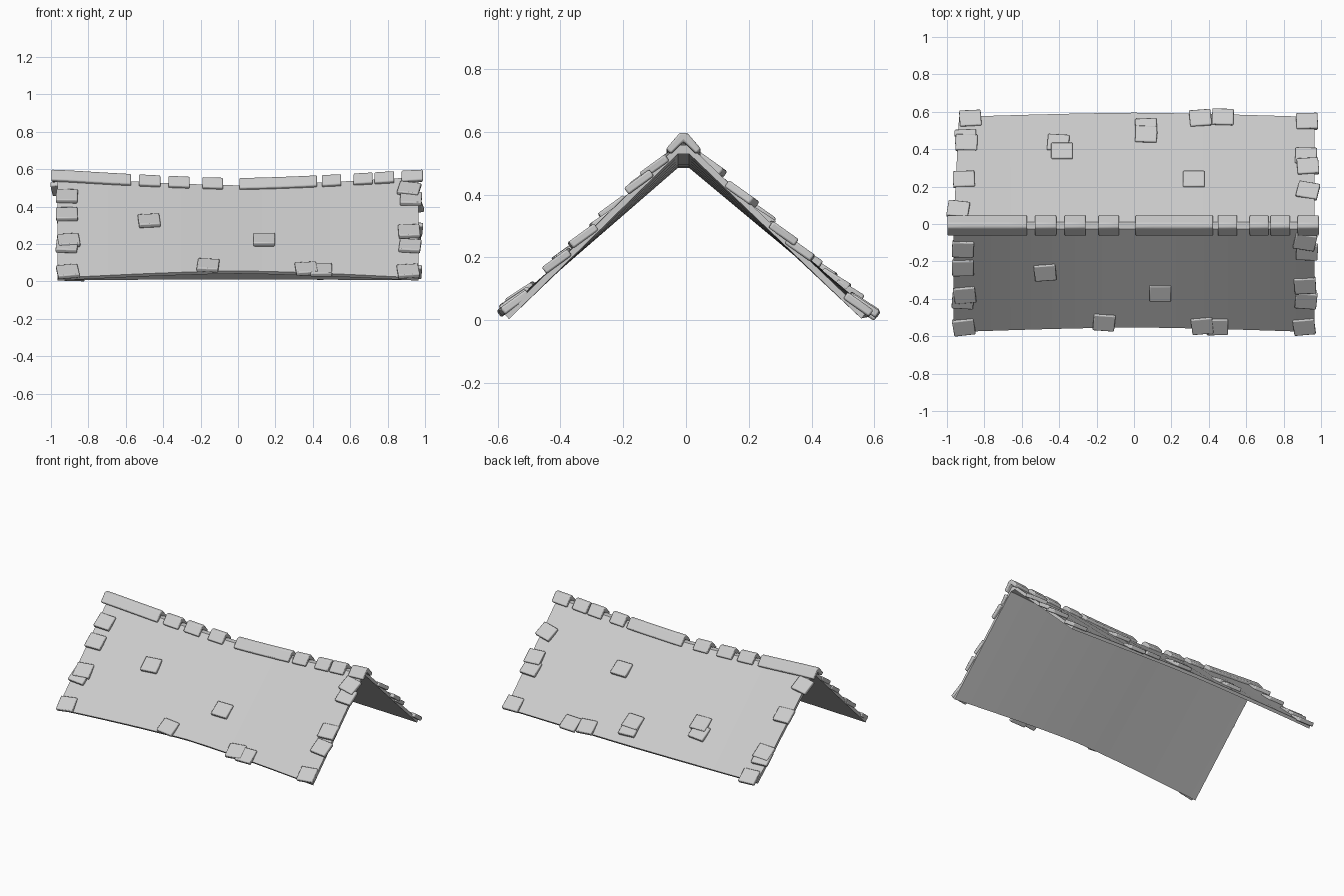
import bpy, bmesh
from math import radians, atan2, pi, cos, sin
from mathutils import Matrix, Vector

if "Cube" in bpy.data.objects:
    bpy.data.objects.remove(bpy.data.objects["Cube"])

RIDGE_Y = -0.008
HALF = 0.965


def sag(x):
    # 0 at the roof ends, 1 in the middle
    return max(0.0, 1 - abs(x / HALF) ** 1.4)


def ridge_z(x):
    return 0.587 - 0.045 * sag(x)


def eave(x, side):
    # outer eave line (y, z); the front slope lifts in the middle
    t = sag(x)
    if side < 0:
        return -0.578 + 0.025 * t, 0.032 + 0.038 * t
    return 0.572 + 0.023 * t, 0.034 + 0.006 * t


def slope_angle(x, side):
    y, z = eave(x, side)
    return atan2(ridge_z(x) - z, abs(y - RIDGE_Y))


def finish(name, bm, bevel=0.0):
    bmesh.ops.recalc_face_normals(bm, faces=bm.faces)
    mesh = bpy.data.meshes.new(name)
    bm.to_mesh(mesh)
    bm.free()
    ob = bpy.data.objects.new(name, mesh)
    bpy.context.collection.objects.link(ob)
    bpy.context.view_layer.objects.active = ob
    ob.select_set(True)
    bpy.ops.object.shade_smooth_by_angle(angle=radians(35))
    ob.select_set(False)
    if bevel:
        m = ob.modifiers.new("soft_edges", 'BEVEL')
        m.width = bevel
        m.segments = 2
        m.limit_method = 'ANGLE'
        m.angle_limit = radians(40)
    return ob


def loft(bm, sections):
    # closed cross-sections joined along x, capped at both ends
    rings = [[bm.verts.new(p) for p in s] for s in sections]
    n = len(rings[0])
    for a, b in zip(rings, rings[1:]):
        for i in range(n):
            j = (i + 1) % n
            bm.faces.new((a[i], a[j], b[j], b[i]))
    bm.faces.new(rings[0])
    bm.faces.new(rings[-1])


# sagging roof slab
def roof_section(x, steps=12):
    th = 0.02
    (fy, fz), (by, bz) = eave(x, -1), eave(x, 1)
    fa, ba = slope_angle(x, -1), slope_angle(x, 1)
    r = ridge_z(x)
    outline = [(fy, fz), (RIDGE_Y - 0.018, r - 0.015), (RIDGE_Y + 0.018, r - 0.015), (by, bz),
               (by - th * sin(ba), bz - th * cos(ba)), (RIDGE_Y + 0.018, r - 0.043),
               (RIDGE_Y - 0.018, r - 0.043), (fy + th * sin(fa), fz - th * cos(fa))]
    pts = []
    for y, z in outline:
        # the left gable end is cut slightly askew towards the back
        px = x + (0.03 * max(0, y) / 0.58 if x < -0.9 else 0)
        pts.append((px, y, z))
    return pts


bm = bmesh.new()
loft(bm, [roof_section(-HALF + 2 * HALF * i / 12) for i in range(13)])
finish("roof_slab", bm)

# ridge caps: (start x, end x)
caps = [(-0.997, -0.572), (-0.53, -0.415), (-0.372, -0.258), (-0.19, -0.08), (0.008, 0.422),
        (0.448, 0.552), (0.618, 0.72), (0.73, 0.835), (0.875, 0.988)]
profile = [(-0.056, -0.054), (-0.012, -0.003), (0.012, -0.003), (0.056, -0.054),
           (0.04, -0.07), (0, -0.03), (-0.04, -0.07)]
bm = bmesh.new()
for x0, x1 in caps:
    steps = 4 if x1 - x0 > 0.2 else 1
    xs = [x0 + (x1 - x0) * i / steps for i in range(steps + 1)]
    loft(bm, [[(x, RIDGE_Y + y, ridge_z(x) + 0.027 + z) for y, z in profile] for x in xs])
finish("ridge_caps", bm, 0.006)

# loose shingles: (x, y, turn in degrees)
front = [(-.915, -.13, -2), (-.915, -.23, 1), (-.905, -.375, 6), (-.915, -.405, -4), (-.91, -.547, 8),
         (-.475, -.255, 5), (.14, -.365, 0), (-.16, -.522, -5), (.365, -.54, 6), (.445, -.545, 1),
         (.915, -.09, -11), (.925, -.145, -2), (.915, -.325, 3), (.92, -.405, -5), (.91, -.545, 6)]
back = [(-.875, .56, 3), (-.9, .457, 3), (-.895, .43, -2), (-.91, .235, 2), (-.94, .075, -8),
        (-.405, .43, -4), (-.385, .385, 0), (.065, .515, 3), (.065, .475, -2), (.32, .235, 0),
        (.355, .562, 5), (.475, .567, -2), (.925, .545, 1), (.92, .36, -2), (.93, .305, 4),
        (.93, .175, -12)]


def shingles(name, spots, side):
    bm = bmesh.new()
    for x, y, turn in spots:
        ey, ez = eave(x, side)
        a = slope_angle(x, side)
        k = (y - RIDGE_Y) / (ey - RIDGE_Y)
        z = ridge_z(x) * (1 - k) + ez * k
        n = Vector((0, side * sin(a), cos(a)))
        # lower edge lifted so each shingle rides up out of the slope
        mat = (Matrix.Translation(Vector((x, y, z)) + n * 0.005)
               @ Matrix.Rotation(pi if side > 0 else 0, 4, 'Z')
               @ Matrix.Rotation(a - radians(8), 4, 'X')
               @ Matrix.Rotation(radians(turn), 4, 'Z')
               @ Matrix.Diagonal((0.115, 0.1, 0.026, 1)))
        bmesh.ops.create_cube(bm, size=1, matrix=mat)
    return finish(name, bm, 0.006)


shingles("front_shingles", front, -1)
shingles("back_shingles", back, 1)

# rest the whole roof on the ground
bpy.context.view_layer.update()
dg = bpy.context.evaluated_depsgraph_get()
low = min((o.matrix_world @ v.co).z for o in bpy.data.objects if o.type == 'MESH'
          for v in o.evaluated_get(dg).data.vertices)
for o in bpy.data.objects:
    o.location.z -= low
